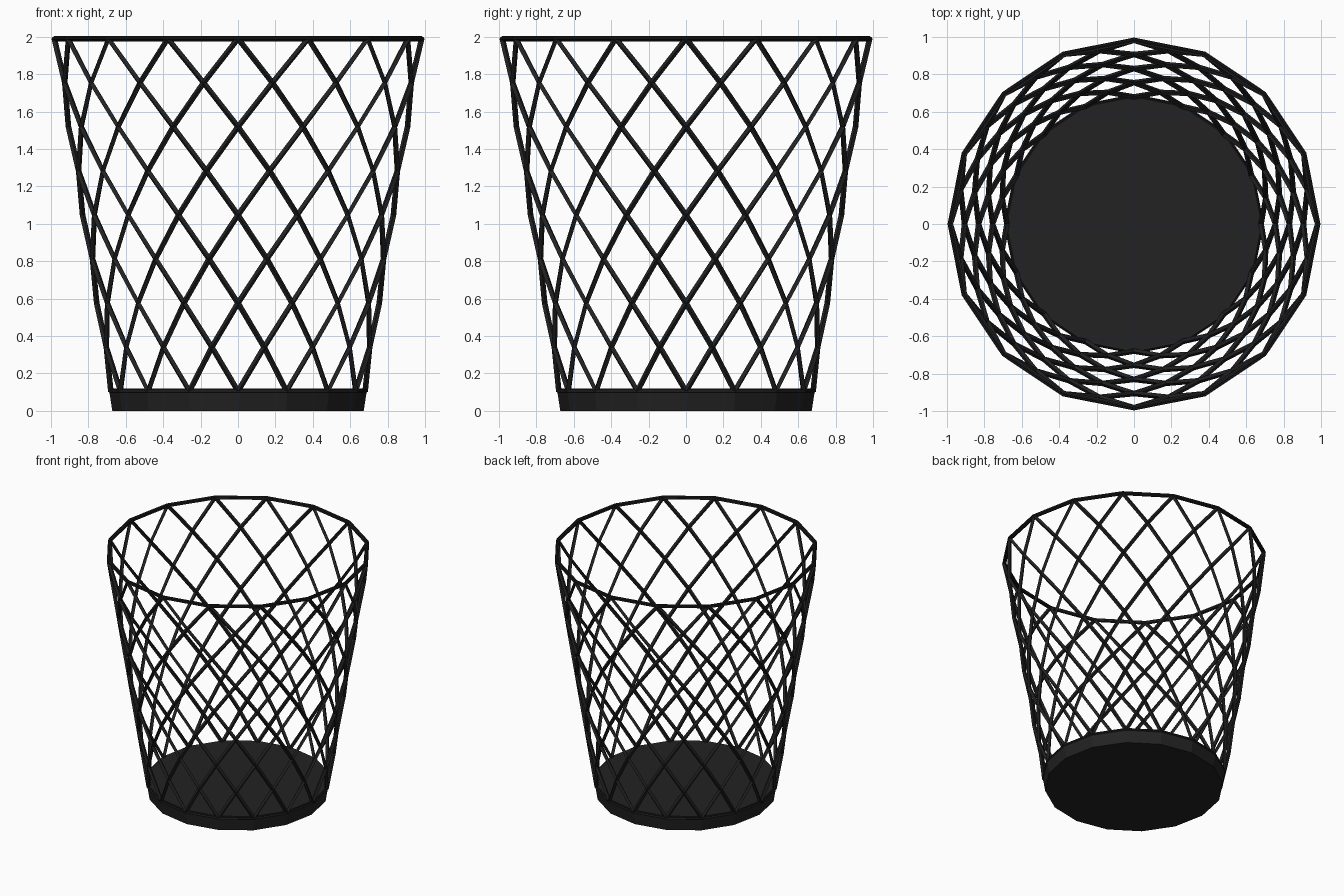
import bpy, bmesh, math

if "Cube" in bpy.data.objects:
    bpy.data.objects.remove(bpy.data.objects["Cube"])

N = 16            # sides
ROWS = 8          # half-diamond rows
Z0, Z1 = 0.105, 1.99
R0, R1 = 0.68, 0.982

mat = bpy.data.materials.new("black_metal")
mat.diffuse_color = (0.016, 0.016, 0.016, 1)
mat.use_nodes = True
mat.node_tree.nodes["Principled BSDF"].inputs["Base Color"].default_value = mat.diffuse_color


def finish(bm, name):
    bmesh.ops.recalc_face_normals(bm, faces=bm.faces)
    me = bpy.data.meshes.new(name)
    bm.to_mesh(me)
    bm.free()
    ob = bpy.data.objects.new(name, me)
    bpy.context.collection.objects.link(ob)
    me.materials.append(mat)
    return ob


def ring(bm, r, z, shift=0.0):
    step = 2 * math.pi / N
    return [bm.verts.new((r * math.cos((i + shift) * step),
                          r * math.sin((i + shift) * step), z)) for i in range(N)]


# Solid base tray
bm = bmesh.new()
low, high = ring(bm, 0.672, 0.005), ring(bm, 0.69, 0.115)
bm.faces.new(low[::-1])
bm.faces.new(high)
for i in range(N):
    j = (i + 1) % N
    bm.faces.new((low[i], low[j], high[j], high[i]))
finish(bm, "base_tray")

# Diamond lattice: staggered rings joined into rhombi, turned into struts
bm = bmesh.new()
rows = []
for k in range(ROWS + 1):
    t = k / ROWS
    rows.append(ring(bm, R0 + (R1 - R0) * t, Z0 + (Z1 - Z0) * t, 0.5 * (k % 2)))
for k in range(ROWS + 1):
    for i in range(N):
        a, b = rows[k][i], rows[k][(i + 1) % N]
        m = (i + (k % 2)) % N if k % 2 else i   # node between a and b
        loop = [a]
        if k > 0:
            loop.append(rows[k - 1][m])
        loop.append(b)
        if k < ROWS:
            loop.append(rows[k + 1][m])
        bm.faces.new(loop)
lattice = finish(bm, "lattice_wall")
w = lattice.modifiers.new("struts", 'WIREFRAME')
w.thickness = 0.03
w.offset = 0
w.use_even_offset = True
w.use_boundary = True
w.use_replace = True

# Thin top rim
bm = bmesh.new()
sec = [ring(bm, r, z) for r, z in ((0.968, 1.98), (0.99, 1.98), (0.994, 2.0), (0.968, 2.0))]
for s in range(4):
    p, q = sec[s], sec[(s + 1) % 4]
    for i in range(N):
        j = (i + 1) % N
        bm.faces.new((p[i], p[j], q[j], q[i]))
finish(bm, "top_rim")

# Rest the tray on the ground
tray = bpy.data.objects["base_tray"]
for v in tray.data.vertices:
    if v.co.z < 0.05:
        v.co.z = 0.0
